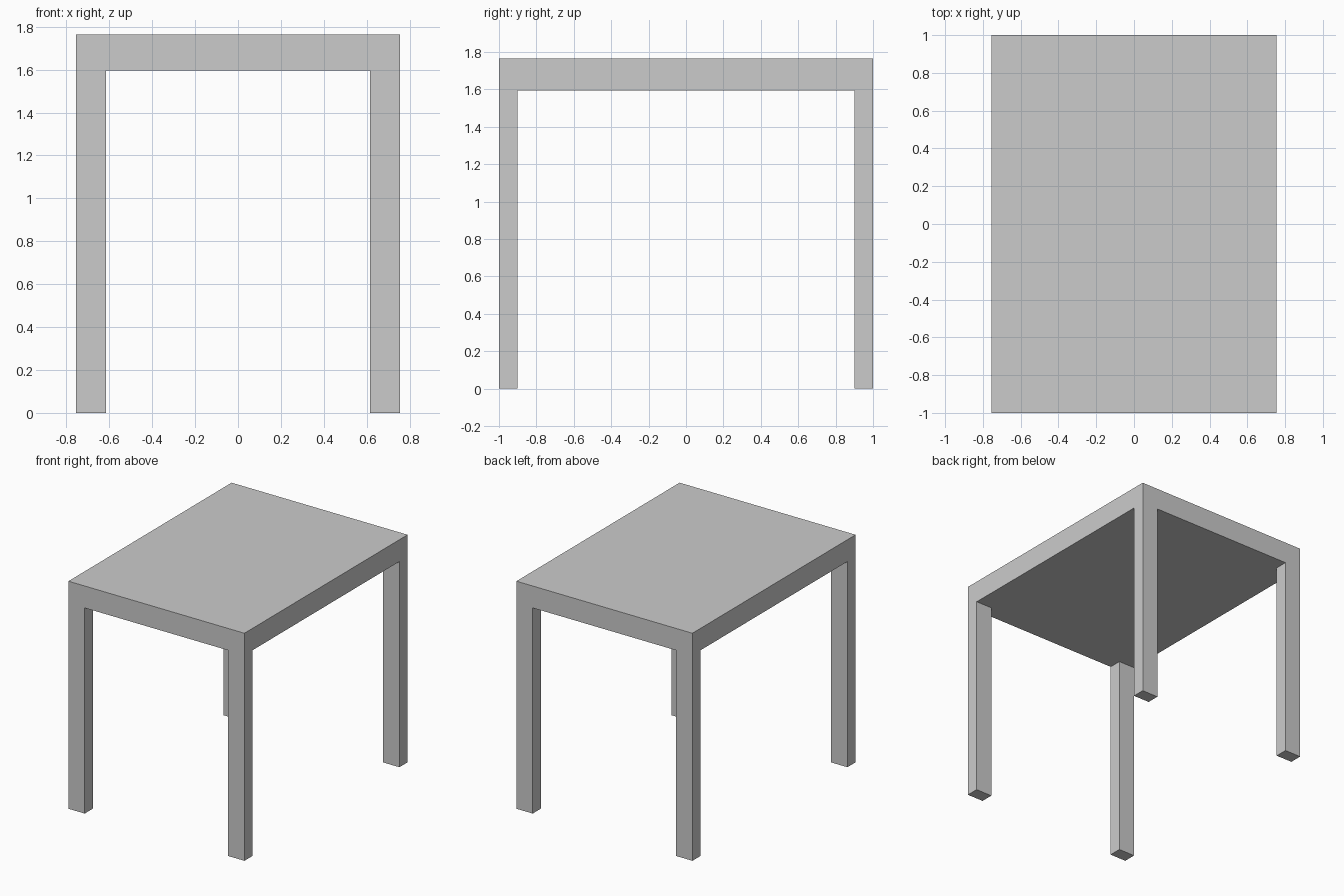
import bpy

if "Cube" in bpy.data.objects:
    bpy.data.objects.remove(bpy.data.objects["Cube"])

HALF_X, HALF_Y = 0.755, 1.0      # half footprint
UNDER, TOP = 1.595, 1.765        # underside and top of the tabletop
LEG_X, LEG_Y = 0.14, 0.10        # leg cross-section


def box(name, low, high):
    """Axis-aligned box between two opposite corners."""
    centre = [(a + b) / 2 for a, b in zip(low, high)]
    bpy.ops.mesh.primitive_cube_add(size=1, location=centre)
    obj = bpy.context.object
    obj.name = name
    obj.scale = [b - a for a, b in zip(low, high)]
    bpy.ops.object.transform_apply(location=True, rotation=False, scale=True)
    return obj


# Thick solid tabletop
tabletop = box("tabletop", (-HALF_X, -HALF_Y, UNDER), (HALF_X, HALF_Y, TOP))

# One corner leg, mirrored to all four corners
legs = box("legs", (HALF_X - LEG_X, HALF_Y - LEG_Y, 0), (HALF_X, HALF_Y, UNDER))
mirror = legs.modifiers.new("four_corners", 'MIRROR')
mirror.use_axis = (True, True, False)
